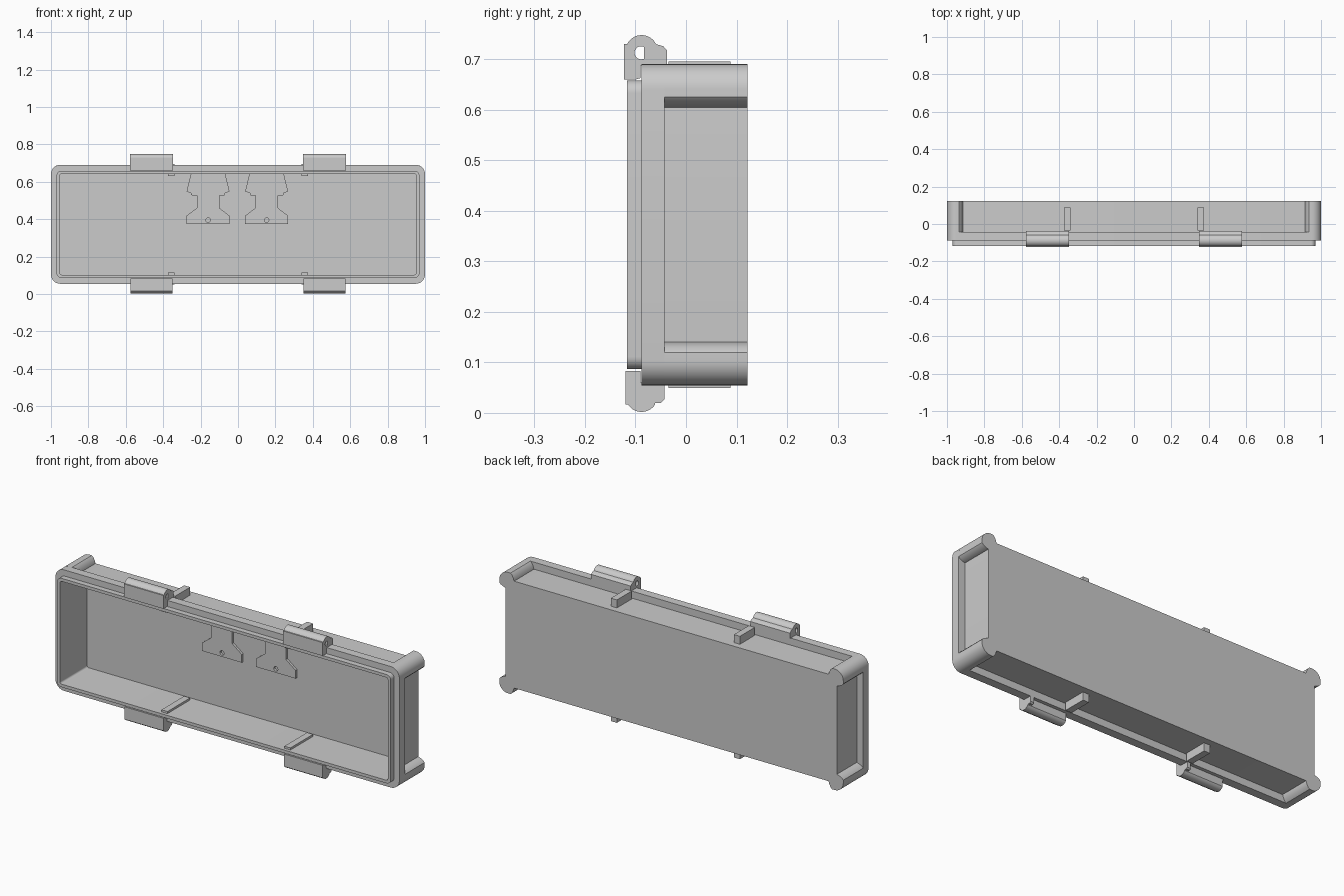
import bpy, bmesh
from math import sin, cos, pi, radians
from mathutils import Matrix

if "Cube" in bpy.data.objects:
    bpy.data.objects.remove(bpy.data.objects["Cube"])

ZC = 0.3725  # height of the case centre


def finish(name, bm):
    bmesh.ops.recalc_face_normals(bm, faces=bm.faces)
    me = bpy.data.meshes.new(name)
    bm.to_mesh(me)
    bm.free()
    ob = bpy.data.objects.new(name, me)
    bpy.context.collection.objects.link(ob)
    return ob


def smooth(ob):
    bpy.ops.object.select_all(action='DESELECT')
    ob.select_set(True)
    bpy.context.view_layer.objects.active = ob
    bpy.ops.object.shade_smooth_by_angle(angle=radians(30))


def arc(cx, cy, r, a0, a1, n=10):
    return [(cx + r * cos(radians(a0 + (a1 - a0) * i / n)),
             cy + r * sin(radians(a0 + (a1 - a0) * i / n))) for i in range(n + 1)]


def rounded_rect(hx, hz, r):
    pts = []
    for k, (sx, sz) in enumerate([(1, 1), (-1, 1), (-1, -1), (1, -1)]):
        pts += arc(sx * (hx - r), sz * (hz - r), r, 90 * k, 90 * k + 90, 8)
    return pts


def loft(name, sections):
    """Skin rounded rectangles (y, half width, half height, radius) into a closed body."""
    bm = bmesh.new()
    rings = [[bm.verts.new((x, y, ZC + z)) for x, z in rounded_rect(hx, hz, r)]
             for y, hx, hz, r in sections]
    n = len(rings[0])
    for a, b in zip(rings, rings[1:]):
        for i in range(n):
            bm.faces.new((a[i], a[(i + 1) % n], b[(i + 1) % n], b[i]))
    bm.faces.new(rings[0])
    bm.faces.new(rings[-1])
    return finish(name, bm)


def box(name, x0, x1, y0, y1, z0, z1):
    bm = bmesh.new()
    m = Matrix.Translation(((x0 + x1) / 2, (y0 + y1) / 2, (z0 + z1) / 2)) @ \
        Matrix.Diagonal((x1 - x0, y1 - y0, z1 - z0, 1))
    bmesh.ops.create_cube(bm, size=1, matrix=m)
    return finish(name, bm)


def plate(name, loops, thick, matrix):
    """Filled 2D outline (further loops are holes), given a thickness."""
    cu = bpy.data.curves.new(name, 'CURVE')
    cu.dimensions = '2D'
    cu.fill_mode = 'BOTH'
    cu.extrude = thick / 2
    for pts in loops:
        sp = cu.splines.new('POLY')
        sp.points.add(len(pts) - 1)
        for p, (u, v) in zip(sp.points, pts):
            p.co = (u, v, 0, 1)
        sp.use_cyclic_u = True
    ob = bpy.data.objects.new(name, cu)
    bpy.context.collection.objects.link(ob)
    ob.matrix_world = matrix
    bpy.ops.object.select_all(action='DESELECT')
    ob.select_set(True)
    bpy.context.view_layer.objects.active = ob
    bpy.ops.object.convert(target='MESH')
    smooth(bpy.context.view_layer.objects.active)


def along_x(x):  # outline (y, z), thickness along x
    return Matrix(((0, 0, 1, x), (1, 0, 0, 0), (0, 1, 0, 0), (0, 0, 0, 1)))


def along_y(x, y):  # outline (x, z), thickness along y
    return Matrix.Translation((x, y, 0)) @ Matrix.Rotation(pi / 2, 4, 'X')


# Case shell: recessed walls, front flange, stepped lip, hollow inside
smooth(loft("case_shell", [
    (0.122, 0.963, 0.281, 0.02), (-0.043, 0.963, 0.281, 0.02),
    (-0.043, 1.0, 0.318, 0.05), (-0.088, 1.0, 0.318, 0.05),
    (-0.088, 0.97, 0.286, 0.025), (-0.117, 0.97, 0.286, 0.025),
    (-0.117, 0.953, 0.27, 0.01), (0.108, 0.953, 0.27, 0.01)]))

# Rounded corner posts standing proud of the walls
post = [(0.963, 0.232), (0.978, 0.237), (0.992, 0.244), (1.0, 0.253)]
post += arc(0.95, 0.268, 0.05, 0, 90)
post += [(0.935, 0.318), (0.926, 0.31), (0.919, 0.296), (0.914, 0.281), (0.914, 0.275), (0.957, 0.275), (0.957, 0.232)]
for sx, side in ((1, "right"), (-1, "left")):
    for sz, end in ((1, "top"), (-1, "bottom")):
        bm = bmesh.new()
        f = bm.faces.new([bm.verts.new((sx * x, -0.043, ZC + sz * z)) for x, z in post])
        ext = bmesh.ops.extrude_face_region(bm, geom=[f], use_keep_orig=True)
        bmesh.ops.translate(bm, vec=(0, 0.165, 0),
                            verts=[v for v in ext['geom'] if isinstance(v, bmesh.types.BMVert)])
        smooth(finish(f"corner_post_{end}_{side}", bm))

# Ribs crossing the top and bottom walls, seen inside and outside
for sx, side in ((1, "right"), (-1, "left")):
    for sz, end in ((1, "top"), (-1, "bottom")):
        x0, x1 = sorted((sx * 0.34, sx * 0.375))
        for part, y0, a, b in (("outer", -0.035, 0.276, 0.323), ("inner", -0.1, 0.259, 0.274)):
            z0, z1 = sorted((ZC + sz * a, ZC + sz * b))
            box(f"{part}_rib_{end}_{side}", x0, x1, y0, 0.088, z0, z1)

# Hinge barrels above, latch barrels below
hinge = [(-0.123, 0.66), (-0.123, 0.73), (-0.117, 0.73)]
hinge += arc(-0.088, 0.716, 0.032, 154, 26, 14)
hinge += [(-0.045, 0.726), (-0.038, 0.718), (-0.038, 0.688), (-0.09, 0.688), (-0.09, 0.663), (-0.1, 0.66)]
pin_hole = arc(-0.089, 0.713, 0.013, 65, 295, 14)
latch = [(-0.12, 0.083), (-0.12, 0.017), (-0.114, 0.017)]
latch += arc(-0.088, 0.034, 0.032, 213, 327, 14)
latch += [(-0.061, 0.058), (-0.09, 0.058), (-0.09, 0.083)]
latch_end = [(-0.1, 0.06), (-0.1, 0.02), (-0.05, 0.02), (-0.043, 0.027), (-0.043, 0.06)]
for sx, side in ((1, "right"), (-1, "left")):
    plate(f"hinge_{side}", [hinge, pin_hole], 0.23, along_x(sx * 0.463))
    plate(f"latch_{side}", [latch], 0.225, along_x(sx * 0.463))
    plate(f"latch_end_{side}", [latch_end], 0.02, along_x(sx * 0.463 + 0.102))

# Two hanging brackets on the inner back wall
half = [(0.092, 0.642), (0.115, 0.547), (0.09, 0.54), (0.09, 0.528), (0.06, 0.525),
        (0.06, 0.46), (0.115, 0.418), (0.115, 0.375)]
outline = half + [(-x, z) for x, z in reversed(half)]
for x, side in ((0.153, "right"), (-0.16, "left")):
    plate(f"bracket_{side}", [outline, arc(0, 0.395, 0.012, 0, 330, 11)], 0.012, along_y(x, 0.101))
